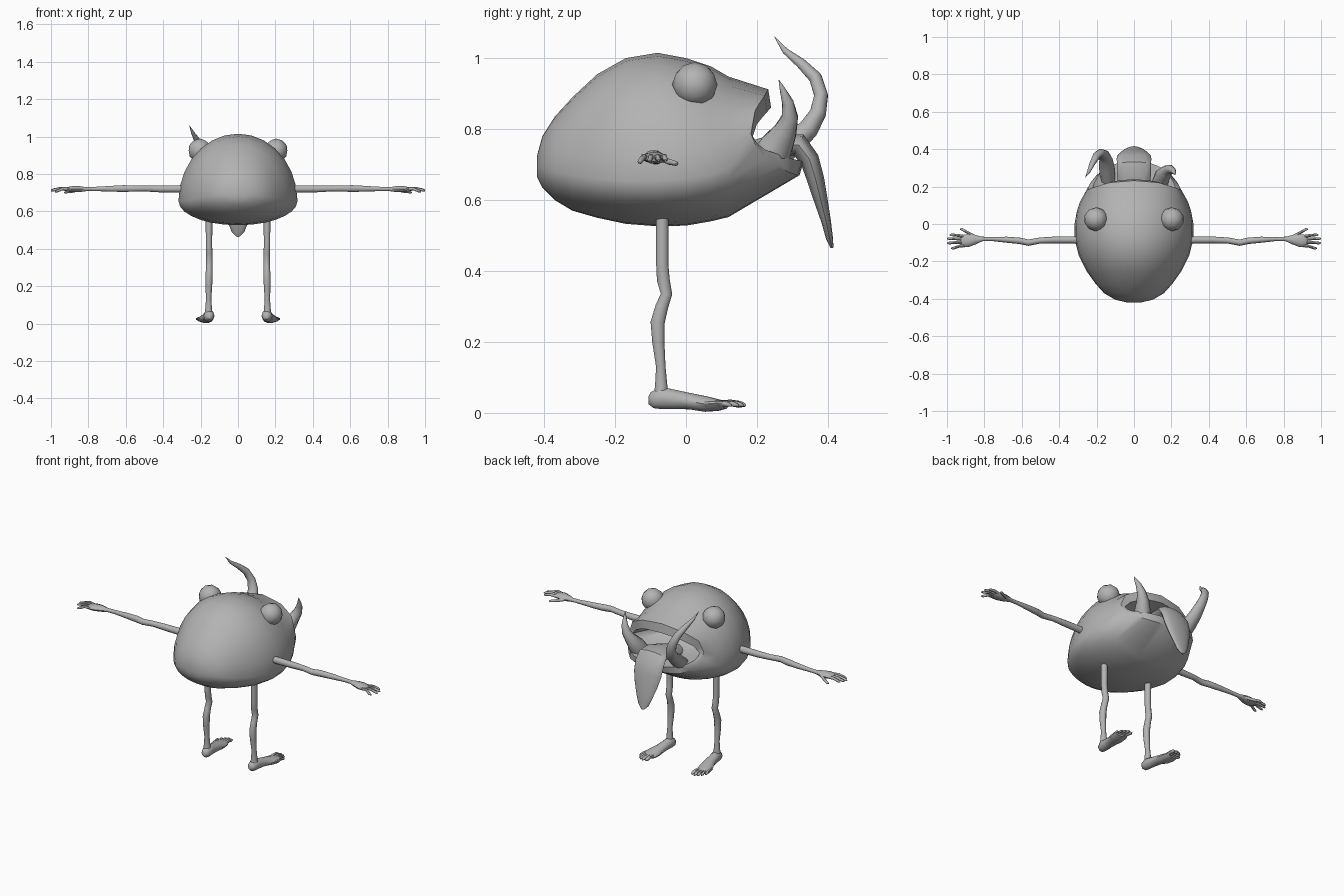
import bpy, bmesh, math
from mathutils import Vector

skin = bpy.data.materials.new("grey_skin")
skin.diffuse_color = (0.45, 0.45, 0.45, 1)


def finish(name, bm, mirror=False, angle=45):
    bmesh.ops.recalc_face_normals(bm, faces=bm.faces)
    me = bpy.data.meshes.new(name)
    bm.to_mesh(me)
    bm.free()
    me.materials.append(skin)
    ob = bpy.data.objects.new(name, me)
    bpy.context.collection.objects.link(ob)
    bpy.ops.object.select_all(action='DESELECT')
    ob.select_set(True)
    bpy.context.view_layer.objects.active = ob
    bpy.ops.object.shade_smooth_by_angle(angle=math.radians(angle))
    if mirror:
        ob.modifiers.new("mirror", 'MIRROR').use_mirror_merge = False
    return ob


def skin_rings(bm, rings):
    """Bridge rings of points, closing each end with a fan."""
    loops = [[bm.verts.new(p) for p in r] for r in rings]
    n = len(loops[0])
    for a, b in zip(loops, loops[1:]):
        for i in range(n):
            j = (i + 1) % n
            bm.faces.new((a[i], a[j], b[j], b[i]))
    for loop in (loops[0], loops[-1]):
        mid = bm.verts.new(sum((v.co for v in loop), Vector()) / n)
        for i in range(n):
            bm.faces.new((loop[i], loop[(i + 1) % n], mid))


def tube(bm, path, side, n=10):
    """Sweep an ellipse along path rows (x, y, z, side radius, other radius)."""
    pts = [Vector(p[:3]) for p in path]
    rings = []
    for i, p in enumerate(path):
        t = (pts[min(i + 1, len(pts) - 1)] - pts[max(i - 1, 0)]).normalized()
        s = Vector(side)
        s = (s - t * s.dot(t)).normalized()
        u = t.cross(s)
        rings.append([pts[i] + s * p[3] * math.cos(a) + u * p[4] * math.sin(a)
                      for a in (2 * math.pi * k / n for k in range(n))])
    skin_rings(bm, rings)


def lerp_rows(rows, t):
    """Piecewise linear lookup, first column is the key."""
    for a, b in zip(rows, rows[1:]):
        if t <= b[0]:
            f = (t - a[0]) / (b[0] - a[0])
            return [p + (q - p) * f for p, q in zip(a[1:], b[1:])]
    return list(rows[-1][1:])


# body: sections along y (y, half width, bottom, widest height, top)
SECTIONS = [(-.42, .035, .665, .69, .725), (-.405, .10, .635, .69, .78),
            (-.37, .16, .60, .68, .835), (-.32, .205, .57, .67, .89),
            (-.25, .255, .55, .66, .955), (-.17, .295, .533, .655, 1.0),
            (-.08, .318, .526, .655, 1.015), (0, .318, .528, .66, 1.0),
            (.07, .305, .54, .67, .977), (.12, .288, .552, .69, .948)]
# lip edges by angle from below to above (angle, x, y, z)
OUTER = [(-90, 0, .32, .67), (-60, .10, .315, .67), (-35, .18, .285, .68), (-10, .238, .215, .72),
         (10, .25, .182, .78), (40, .22, .195, .855), (65, .13, .222, .895), (90, 0, .232, .912)]
INNER = [(-90, 0, .332, .71), (-60, .10, .325, .71), (-35, .175, .285, .72), (-10, .215, .215, .745),
         (10, .225, .187, .775), (40, .19, .20, .815), (65, .11, .23, .85), (90, 0, .24, .86)]
N = 28
ANGLES = [2 * math.pi * k / N for k in range(N)]


def lip(rows):
    ring = []
    for a in ANGLES:
        x, y, z = lerp_rows(rows, math.degrees(math.asin(math.sin(a))))
        ring.append(Vector((math.copysign(x, math.cos(a)), y, z)))
    return ring


rings = [[Vector((w * math.cos(a), y, m + ((hi - m) if math.sin(a) > 0 else (m - lo)) * math.sin(a)))
          for a in ANGLES] for y, w, lo, m, hi in SECTIONS]
inner = lip(INNER)
rings += [lip(OUTER), inner]
# mouth cavity
for depth, k in ((.12, .85), (.02, .55)):
    rings.append([Vector((p.x * k, depth + (p.y - .2) * .3, .77 + (p.z - .77) * k)) for p in inner])
bm = bmesh.new()
skin_rings(bm, rings)
finish("body", bm)

# eyes
bm = bmesh.new()
bmesh.ops.create_icosphere(bm, subdivisions=2, radius=.064)
bmesh.ops.translate(bm, verts=bm.verts, vec=(.203, .025, .925))
finish("eye", bm, True)

# tongue hanging out of the mouth
bm = bmesh.new()
tube(bm, [(0, .08, .70, .06, .03), (0, .18, .73, .085, .035), (0, .26, .757, .09, .033),
          (0, .318, .755, .09, .033), (0, .348, .715, .093, .028), (0, .365, .66, .09, .025),
          (0, .38, .60, .075, .02), (0, .395, .54, .054, .014),
          (0, .405, .49, .034, .01), (0, .412, .465, .008, .004)], (1, 0, 0), 14)
finish("tongue", bm)

# long curved horn and short tusk
bm = bmesh.new()
tube(bm, [(-.14, .24, .71, .04, .04), (-.145, .30, .76, .042, .036), (-.15, .345, .80, .036, .03),
          (-.16, .372, .845, .03, .024), (-.178, .381, .895, .025, .02),
          (-.20, .365, .945, .021, .019), (-.222, .325, .985, .016, .015),
          (-.242, .28, 1.02, .009, .009), (-.26, .25, 1.06, .001, .001)], (1, 0, 0))
finish("long_horn", bm)
bm = bmesh.new()
tube(bm, [(.14, .22, .70, .045, .05), (.152, .255, .75, .042, .05), (.172, .28, .795, .034, .034),
          (.193, .293, .835, .026, .024), (.207, .287, .875, .017, .017),
          (.216, .273, .91, .009, .009), (.22, .262, .938, .001, .001)], (1, 0, 0))
finish("short_tusk", bm)

# arm with palm
bm = bmesh.new()
tube(bm, [(.26, -.085, .72, .02, .021), (.42, -.085, .72, .018, .019), (.50, -.088, .722, .016, .016),
          (.565, -.1, .722, .017, .017), (.61, -.09, .722, .017, .019), (.68, -.084, .721, .016, .016),
          (.76, -.08, .72, .011, .012), (.81, -.08, .719, .012, .011), (.85, -.083, .719, .026, .017),
          (.885, -.088, .719, .034, .017), (.915, -.092, .718, .033, .012),
          (.928, -.093, .717, .024, .007)], (0, 1, 0))
# fingers and thumb
for (x0, y0), (x1, y1), z1 in (((.90, -.068), (.985, -.058), .712), ((.905, -.084), (1.0, -.078), .712),
                               ((.905, -.1), (1.0, -.102), .71), ((.895, -.113), (.978, -.13), .705),
                               ((.84, -.073), (.93, -.028), .70)):
    mid = ((x0 + x1) / 2, (y0 + y1) / 2 + .002, .722 if z1 > .7 else .708)
    tube(bm, [(x0, y0, .718, .009, .009), (*mid, .0075, .0085),
              (x1 - .01, y1, z1 + .003, .007, .007), (x1, y1, z1, .003, .003)], (0, 1, 0), 8)
finish("arm", bm, True)

# leg
bm = bmesh.new()
tube(bm, [(.155, -.067, .58, .018, .018), (.155, -.067, .42, .017, .018), (.154, -.064, .375, .017, .019),
          (.153, -.055, .335, .018, .017), (.154, -.068, .30, .017, .019), (.155, -.08, .255, .019, .021),
          (.156, -.078, .20, .018, .018), (.157, -.071, .13, .014, .014), (.157, -.07, .08, .018, .018),
          (.157, -.07, .04, .022, .022)], (1, 0, 0))
# foot
tube(bm, [(.152, -.105, .036, .01, .012), (.153, -.095, .036, .022, .024), (.155, -.07, .042, .029, .033),
          (.158, -.035, .038, .028, .029), (.163, .01, .033, .032, .024), (.172, .055, .025, .04, .023),
          (.178, .09, .022, .043, .017), (.182, .112, .022, .036, .011)], (1, 0, 0))
# toes
for x0, x1, y1, r in ((.153, .153, .163, .011), (.169, .173, .169, .009), (.183, .19, .162, .008),
                      (.196, .205, .148, .008), (.207, .218, .128, .008)):
    y0 = y1 - .075
    tube(bm, [(x0, y0, .025, r, r), ((x0 + x1) / 2, y0 + .04, .028, r * .85, r * .85),
              (x1, y1 - .012, .024, r, r * .9), (x1, y1, .021, r * .4, r * .4)], (1, 0, 0), 8)
finish("leg", bm, True)
